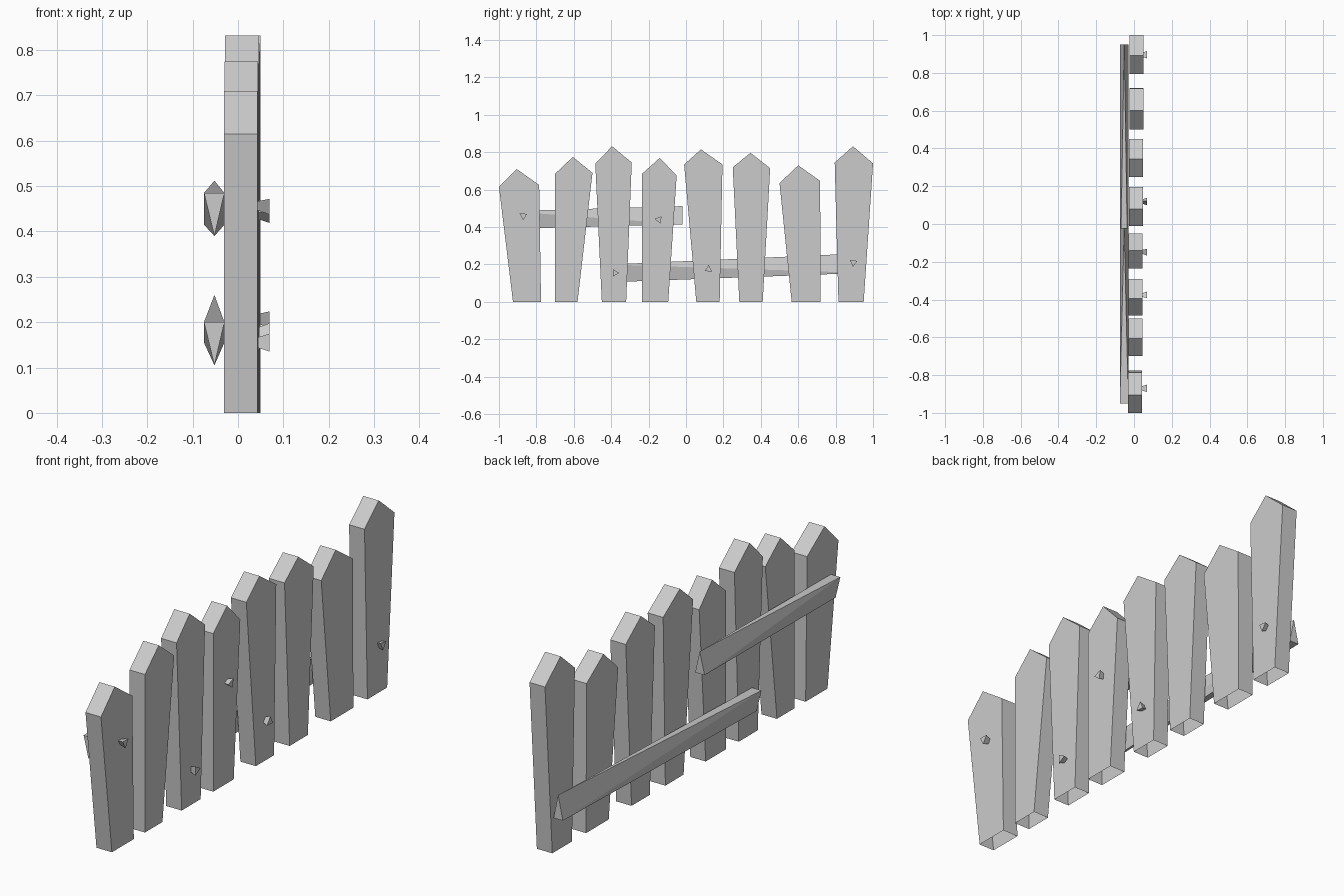
import bpy, math
from mathutils import Matrix

if "Cube" in bpy.data.objects:
    bpy.data.objects.remove(bpy.data.objects["Cube"])


def make_object(name, verts, faces):
    mesh = bpy.data.meshes.new(name)
    mesh.from_pydata(verts, [], faces)
    mesh.update()
    obj = bpy.data.objects.new(name, mesh)
    bpy.context.collection.objects.link(obj)
    return obj


def picket(name, profile, x0, x1):
    """Extrude a five-point (y, z) outline through x, leaving the foot open."""
    n = len(profile)
    verts = [(x, y, z) for x in (x0, x1) for y, z in profile]
    faces = [list(range(n))[::-1], list(range(n, 2 * n))]
    faces += [(i, i + 1, i + 1 + n, i + n) for i in range(1, n)
              if i + 1 < n]
    faces.append((n - 1, 0, n, 2 * n - 1))
    return make_object(name, verts, faces)


def rail(name, y0, base0, tip0, y1, base1, tip1):
    """Twisted three-sided beam: tip down at the y0 end, tip up at the y1 end."""
    a, b, m = -0.075, -0.03, -0.052
    verts = [(a, y0, base0), (b, y0, base0), (m, y0, tip0),
             (a, y1, base1), (b, y1, base1), (m, y1, tip1)]
    faces = [(0, 1, 2), (3, 5, 4), (0, 5, 1), (1, 5, 4),
             (1, 4, 2), (2, 4, 3), (2, 3, 0), (0, 3, 5)]
    obj = make_object(name, verts, faces)
    import bmesh
    bm = bmesh.new()
    bm.from_mesh(obj.data)
    bmesh.ops.recalc_face_normals(bm, faces=bm.faces)
    bm.to_mesh(obj.data)
    bm.free()
    return obj


def nail(name, y, z, spin):
    """Small triangular nail head flaring outwards along +x."""
    bpy.ops.mesh.primitive_cone_add(vertices=3, radius1=0.012, radius2=0.023,
                                    depth=0.03)
    obj = bpy.context.object
    obj.name = name
    obj.data.transform(Matrix.Translation((0.055, y, z))
                       @ Matrix.Rotation(spin, 4, 'X')
                       @ Matrix.Rotation(math.pi / 2, 4, 'Y'))


# Pickets: foot y range, left shoulder, peak, right shoulder
pickets = [
    (-.925, -.775, (-1.0, .615), (-.905, .71), (-.785, .625)),
    (-.70, -.58, (-.70, .685), (-.605, .775), (-.50, .69)),
    (-.45, -.32, (-.485, .74), (-.395, .832), (-.29, .745)),
    (-.235, -.095, (-.235, .685), (-.14, .77), (-.05, .675)),
    (.055, .18, (-.01, .735), (.08, .815), (.195, .735)),
    (.285, .41, (.25, .72), (.345, .797), (.45, .715)),
    (.565, .72, (.50, .635), (.60, .73), (.717, .647)),
    (.815, .95, (.795, .745), (.893, .832), (1.0, .74)),
]
for i, (f0, f1, left, peak, right) in enumerate(pickets):
    shift = 0.007 * i / 7
    outline = [(f0, 0), (f1, 0), right, peak, left]
    picket(f"picket_{i + 1}", outline, -0.031 + shift, 0.043 + shift)

# Two sloping rails on the back
rail("upper_rail", -.95, .485, .39, -.02, .415, .512)
rail("lower_rail", -.41, .20, .105, .95, .155, .26)

# Nail heads on the face
for i, (y, z, spin) in enumerate([(-.87, .46, .5), (-.38, .155, 0),
                                  (-.145, .44, .9), (.12, .175, 1.5),
                                  (.895, .21, .4)]):
    nail(f"nail_{i + 1}", y, z, spin)
